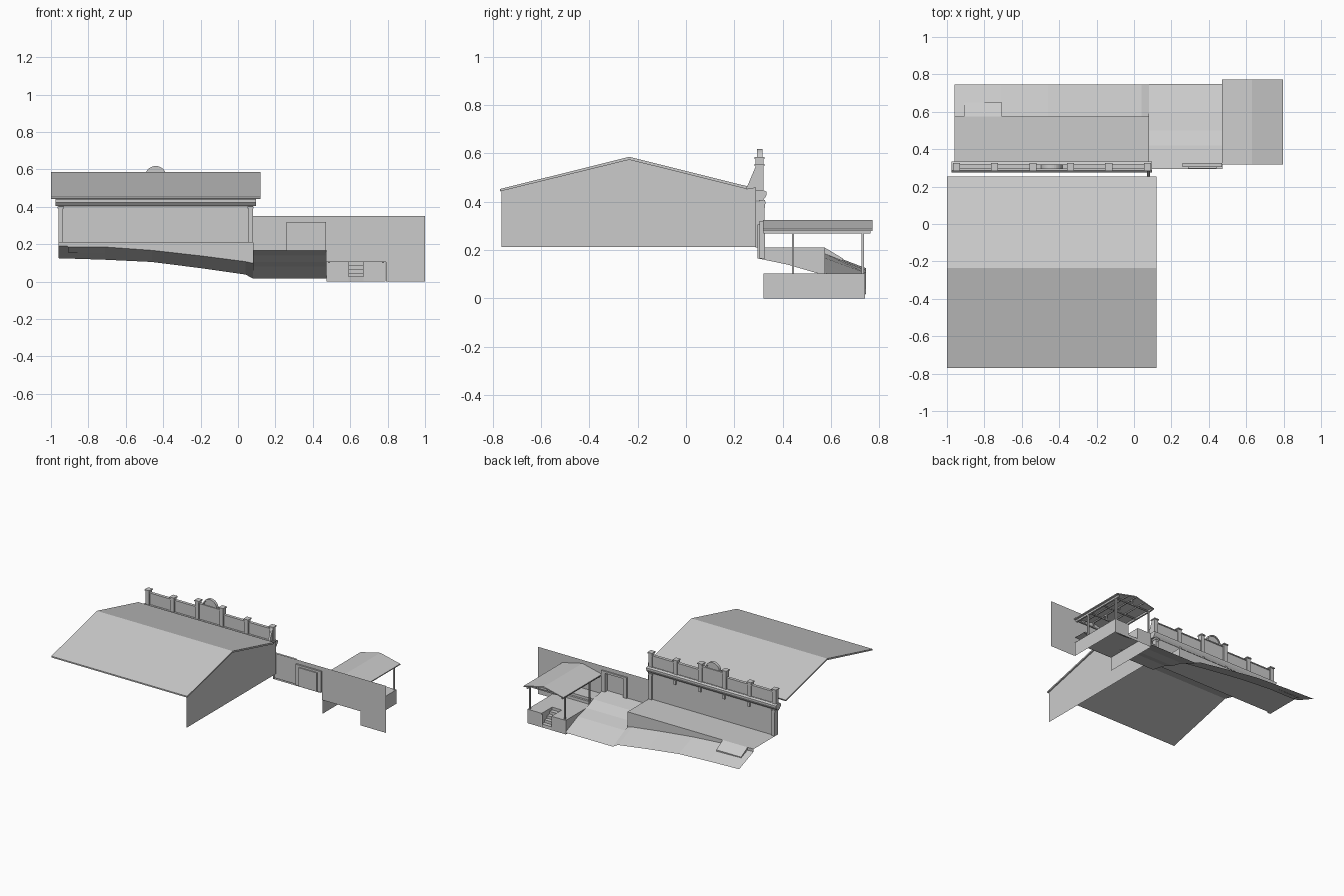
import bpy, math

if "Cube" in bpy.data.objects:
    bpy.data.objects.remove(bpy.data.objects["Cube"])


def mesh(name, verts, faces):
    me = bpy.data.meshes.new(name)
    me.from_pydata(verts, [], faces)
    me.update()
    ob = bpy.data.objects.new(name, me)
    bpy.context.collection.objects.link(ob)
    return ob


def prism(name, pts, axis, a, b):
    """Closed 2D outline extruded from a to b along axis x, y or z."""
    put = {'x': lambda p, t: (t, p[0], p[1]),
           'y': lambda p, t: (p[0], t, p[1]),
           'z': lambda p, t: (p[0], p[1], t)}[axis]
    n = len(pts)
    verts = [put(p, t) for t in (a, b) for p in pts]
    faces = [list(range(n))[::-1], list(range(n, 2 * n))]
    faces += [(i, (i + 1) % n, n + (i + 1) % n, n + i) for i in range(n)]
    return mesh(name, verts, faces)


def box(name, x0, x1, y0, y1, z0, z1):
    return prism(name, [(x0, y0), (x1, y0), (x1, y1), (x0, y1)], 'z', z0, z1)


def strip(name, pa, pb):
    """Open sheet between two matching point rows."""
    n = len(pa)
    return mesh(name, pa + pb, [(i, i + 1, n + i + 1, n + i) for i in range(n - 1)])


def sheet_x(name, prof, a, b):
    return strip(name, [(a, y, z) for y, z in prof], [(b, y, z) for y, z in prof])


def panel(name, x0, x1, y, z0, z1):
    return mesh(name, [(x0, y, z0), (x1, y, z0), (x1, y, z1), (x0, y, z1)], [(0, 1, 2, 3)])


# Main hall: gabled roof slab and the single end wall
prism("main_roof", [(-.77, .453), (-.235, .586), (.255, .464), (.25, .453),
                    (-.235, .574), (-.77, .443)], 'x', -1, .12)
mesh("hall_end_wall", [(.11, y, z) for y, z in
     [(-.763, .213), (.29, .213), (.29, .46), (.25, .453), (-.235, .574), (-.763, .445)]],
     [(0, 1, 2, 3, 4, 5)])

# Street facade with pilasters and moulded cornice
L, R = -.96, .08
box("facade_wall", L, R, .302, .316, .21, .45)
for x in (L, R - .025):
    box("pilaster", x, x + .025, .288, .326, .21, .39)
    box("pilaster_cap", x - .004, x + .029, .284, .33, .39, .402)
cornice = [(.29, .405), (.318, .405), (.328, .418), (.334, .43), (.334, .442),
           (.32, .448), (.286, .448), (.276, .438), (.276, .422)]
prism("cornice", cornice, 'x', L - .015, R + .015)

# Parapet with posts and a rounded centre crest
posts = [-.95, -.745, -.54, -.34, -.135, .072]
for i, x in enumerate(posts):
    top = .578 if i in (2, 3) else .548
    box("parapet_post", x - .015, x + .015, .287, .32, .445, top)
    box("parapet_post_cap", x - .019, x + .019, .283, .326, top, top + .008)
    box("cornice_bracket", x - .008, x + .008, .316, .328, .375, .407)
    if i < 5:
        ptop = .558 if i == 2 else .528
        box("parapet_panel", x, posts[i + 1], .298, .312, .445, ptop)
        box("parapet_coping", x, posts[i + 1], .294, .317, ptop, ptop + .007)


def arc(r):
    return [(-.44 + r * math.cos(math.pi * k / 16), .56 + r * math.sin(math.pi * k / 16))
            for k in range(17)]


prism("parapet_crest", arc(.052), 'y', .3, .31)
prism("crest_moulding", arc(.058) + arc(.049)[::-1], 'y', .295, .317)
prism("parapet_filler", [(.25, .455), (.287, .543), (.3, .543), (.3, .455)], 'x', .07, .085)

# Raised terrace with its retaining wall following the sloping pavement
pave = [(-.96, .19, .125), (-.71, .185, .117), (-.46, .167, .105),
        (-.2, .138, .072), (.04, .107, .038), (.08, .098, .016)]
panel_top = [(.3, .21), (.575, .21)]
sheet_x("terrace_top", panel_top, L, R)
strip("retaining_wall", [(x, .575, zi) for x, zi, zo in pave],
      [(x, .575, .21) for x, zi, zo in pave])
mesh("terrace_end_wall", [(R, y, z) for y, z in
     [(.3, .165), (.42, .14), (.575, .095), (.575, .21), (.3, .21)]], [(0, 1, 2, 3, 4)])
strip("pavement", [(x, .575, zi) for x, zi, zo in pave],
      [(x, .745, zo) for x, zi, zo in pave])
prism("terrace_ramp", [(.575, .21), (.65, .165), (.65, .155), (.575, .185)], 'x', -.91, -.705)

# Sloping forecourt between terrace and dock
sheet_x("forecourt", [(.295, .166), (.42, .14), (.5, .105), (.6, .08), (.748, .016)], R, .472)

# Yard wall with a recessed doorway
Y = .317
panel("yard_wall_left", R, .26, Y, .165, .35)
panel("yard_wall_over_door", .26, .47, Y, .32, .35)
panel("yard_wall_dock", .47, .79, Y, .105, .35)
panel("yard_wall_end", .79, 1, Y, 0, .35)
prism("door_frame", [(.26, .165), (.26, .32), (.47, .32), (.47, .165),
                     (.44, .165), (.44, .305), (.29, .305), (.29, .165)], 'y', .305, .327)
panel("door_panel", .29, .44, .297, .165, .305)
strip("door_reveal", [(x, .297, z) for x, z in [(.29, .165), (.29, .305), (.44, .305), (.44, .165)]],
      [(x, Y, z) for x, z in [(.29, .165), (.29, .305), (.44, .305), (.44, .165)]])

# Loading dock: hollow shell with a stair notch
A, B, S0, S1, D = .472, .788, .59, .67, .742
for x0, x1 in ((A, S0), (S1, B)):
    sheet_x("dock_shell", [(.32, .104), (D, .104), (D, 0)], x0, x1)
sheet_x("dock_top_middle", [(.32, .104), (.62, .104)], S0, S1)
for x in (A, B):
    mesh("dock_side", [(x, .32, 0), (x, D, 0), (x, D, .104), (x, .32, .104)], [(0, 1, 2, 3)])
stair = [(.62, .104)]
for k in range(4):
    z = .104 - .02 * (k + 1)
    stair += [(.62 + .03 * k, z), (.62 + .03 * (k + 1), z)]
stair += [(D, 0)]
sheet_x("dock_steps", stair, S0, S1)
for x in (S0, S1):
    side = [(x, y, z) for y, z in stair[:-1]] + [(x, D, .104)]
    mesh("stair_side", side, [list(range(len(side)))])
sheet_x("dock_ledge", [(.32, .143), (.425, .143), (.425, .125), (.44, .125), (.44, .104)], A, B)

# Canopy over the dock: gable sheet, posts, beams and trusses
prism("canopy_roof", [(.47, .287), (.632, .325), (.797, .287), (.797, .28),
                      (.632, .317), (.47, .28)], 'y', .318, .773)
for x in (.487, .775):
    box("eave_beam", x - .006, x + .006, .32, .765, .268, .281)
    for y in (.443, .732):
        box("canopy_post", x - .005, x + .005, y - .005, y + .005, .1, .27)
for k in range(4):
    y = .33 + k * .134
    box("tie_beam", .487, .775, y - .004, y + .004, .27, .278)
    box("king_post", .628, .636, y - .004, y + .004, .275, .318)
for x, z in ((.56, .293), (.632, .309), (.704, .293)):
    box("purlin", x - .004, x + .004, .32, .77, z, z + .008)
